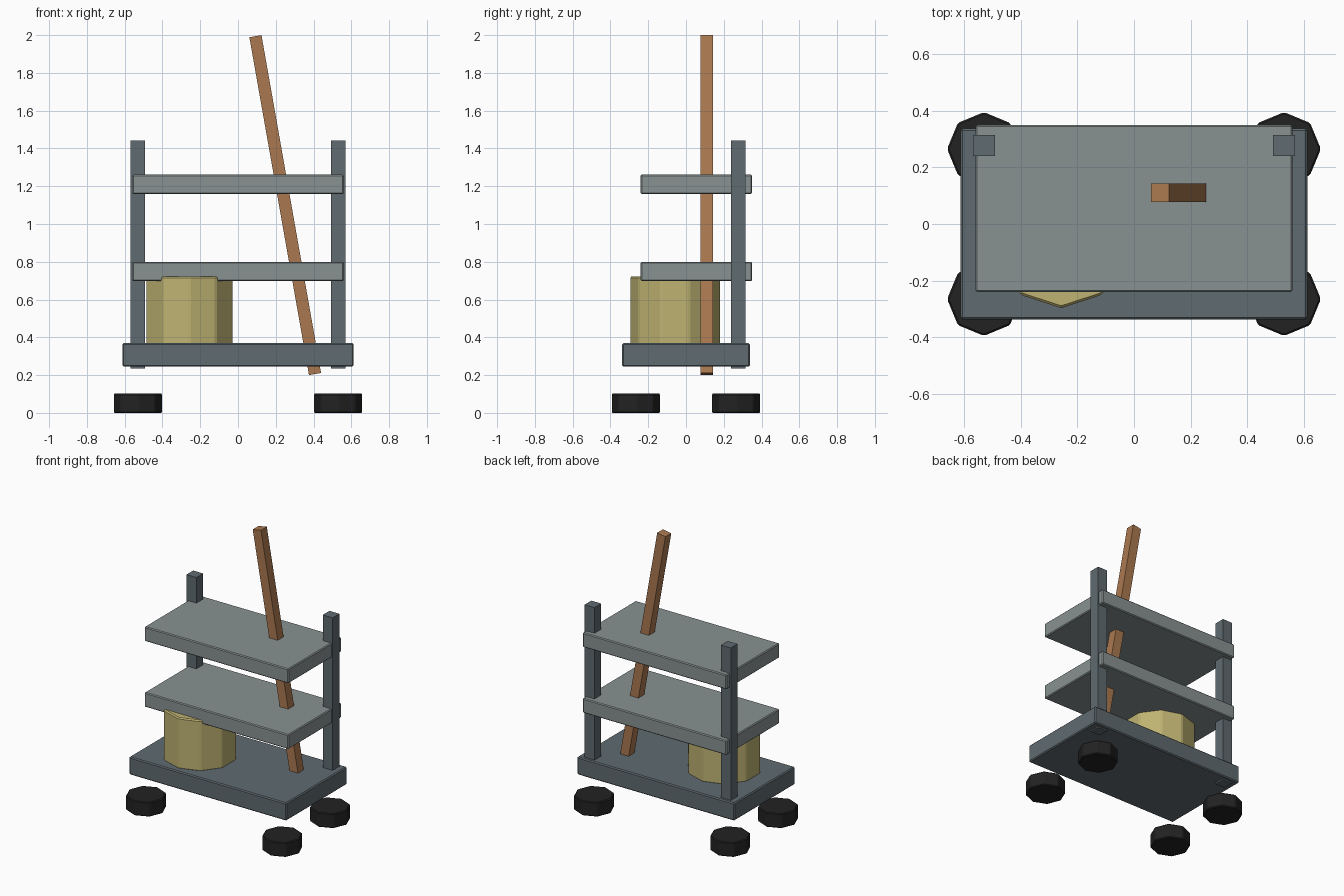
import bpy, math

if "Cube" in bpy.data.objects:
    bpy.data.objects.remove(bpy.data.objects["Cube"])


def material(name, rgb):
    m = bpy.data.materials.new(name)
    m.diffuse_color = (*rgb, 1)
    m.use_nodes = True
    m.node_tree.nodes["Principled BSDF"].inputs["Base Color"].default_value = m.diffuse_color
    return m


SLATE = material("slate grey", (0.115, 0.145, 0.16))
LIGHT = material("light grey", (0.25, 0.285, 0.285))
WOOD = material("wood brown", (0.40, 0.19, 0.08))
STRAW = material("straw yellow", (0.52, 0.45, 0.17))
BLACK = material("rubber black", (0.016, 0.016, 0.016))


def finish(name, mat, bevel):
    ob = bpy.context.object
    ob.name = name
    ob.data.materials.append(mat)
    if bevel:
        mod = ob.modifiers.new("edge", 'BEVEL')
        mod.width = bevel
        mod.segments = 1
    return ob


def box(name, centre, size, mat, bevel=0.0, tilt=0.0):
    bpy.ops.mesh.primitive_cube_add(size=1, location=centre)
    bpy.context.object.scale = size
    bpy.ops.object.transform_apply(location=False, rotation=False, scale=True)
    ob = finish(name, mat, bevel)
    ob.rotation_euler.y = tilt
    return ob


def drum(name, centre, radius, height, sides, mat, bevel):
    # first vertex lies on the y axis
    bpy.ops.mesh.primitive_cylinder_add(vertices=sides, radius=radius,
                                        depth=height, location=centre)
    return finish(name, mat, bevel)


# Base platform and shelves
box("base_platform", (0, 0, 0.307), (1.224, 0.675, 0.125), SLATE, 0.007)
for label, z in (("lower", 0.748), ("upper", 1.21)):
    box(label + "_shelf", (0, 0.055, z), (1.12, 0.59, 0.102), LIGHT, 0.006)

# Rear posts and wheels
for side, sx in (("left", -1), ("right", 1)):
    box(side + "_post", (sx * 0.53, 0.277, 0.838), (0.077, 0.075, 1.206), SLATE)
    for end, sy in (("front", -1), ("back", 1)):
        drum(f"{end}_{side}_wheel", (sx * 0.53, sy * 0.265, 0.051), 0.13, 0.102,
             8, BLACK, 0.006)

# Bucket, its rim tucked into the lower shelf
drum("bucket", (-0.257, -0.057, 0.543), 0.24, 0.36, 10, STRAW, 0.008)

# Leaning broom handle through both shelves
box("broom_handle", (0.25, 0.11, 1.10), (0.065, 0.065, 1.816), WOOD,
    tilt=math.radians(-10))
